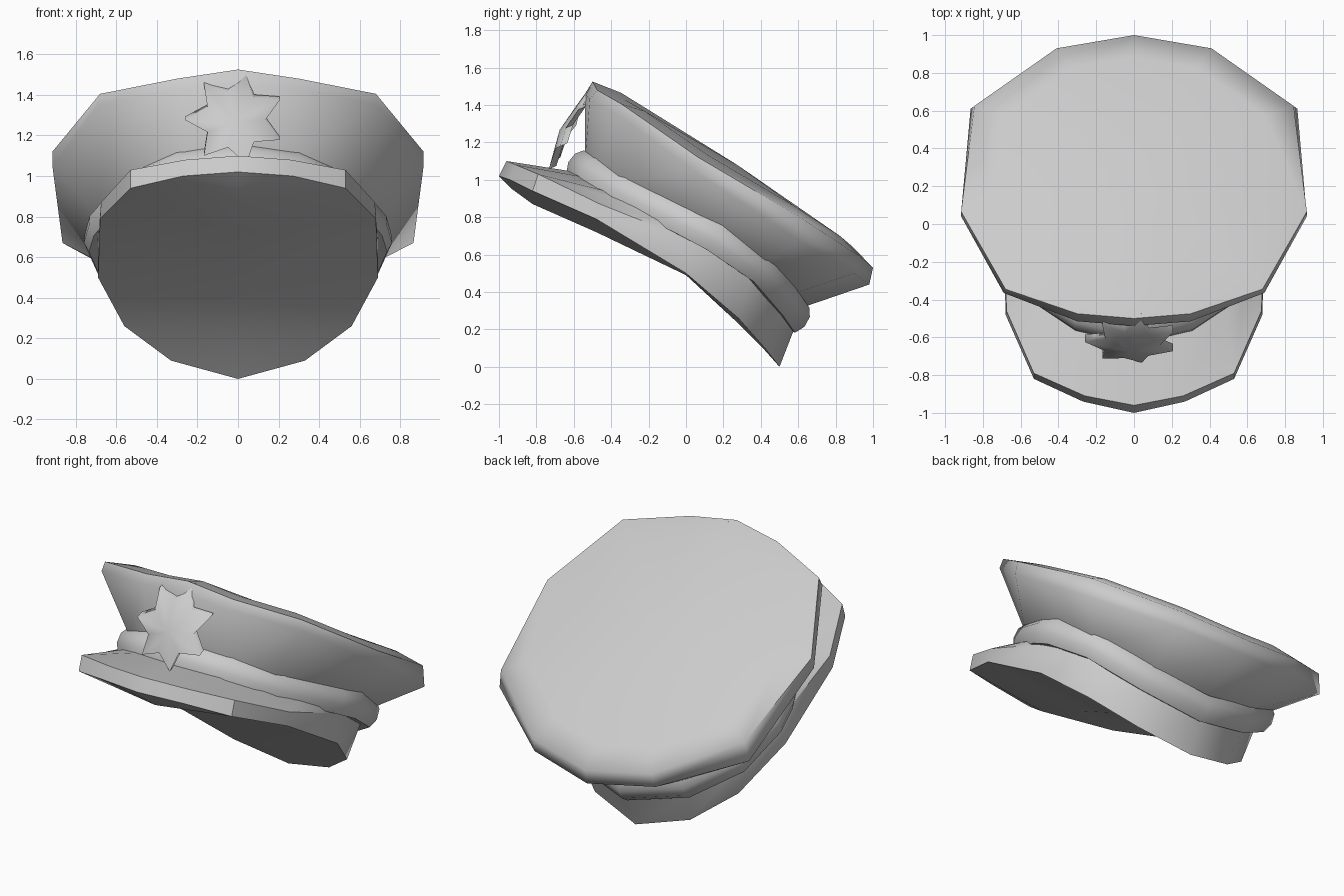
import bpy, bmesh, math
from mathutils import Vector

if "Cube" in bpy.data.objects:
    bpy.data.objects.remove(bpy.data.objects["Cube"])

UP = Vector((0, 0.55, 0.835))      # axis of the tilted cap


def ring(half):
    """Mirror a front-to-back half outline into a closed loop."""
    pts = [Vector(p) for p in half]
    return pts + [Vector((-p.x, p.y, p.z)) for p in pts[-2:0:-1]]


def loft(bm, rings, closed=False):
    loops = [[bm.verts.new(p) for p in r] for r in rings]
    pairs = list(zip(loops, loops[1:]))
    if closed:
        pairs.append((loops[-1], loops[0]))
    for a, b in pairs:
        for i in range(len(a)):
            j = (i + 1) % len(a)
            bm.faces.new((a[i], a[j], b[j], b[i]))
    return loops


def fan(bm, loop, point):
    c = bm.verts.new(point)
    for i in range(len(loop)):
        bm.faces.new((loop[i], loop[(i + 1) % len(loop)], c))


def finish(bm, name, angle):
    bmesh.ops.recalc_face_normals(bm, faces=bm.faces)
    me = bpy.data.meshes.new(name)
    bm.to_mesh(me)
    bm.free()
    ob = bpy.data.objects.new(name, me)
    bpy.context.collection.objects.link(ob)
    bpy.ops.object.select_all(action='DESELECT')
    ob.select_set(True)
    bpy.context.view_layer.objects.active = ob
    bpy.ops.object.shade_smooth_by_angle(angle=math.radians(angle))
    return ob


# Crown: flaring wall, thin rim and slightly domed top
wall = ring([(0, -.54, 1.10), (.26, -.49, 1.07), (.5, -.36, .99), (.68, .05, .79),
             (.63, .38, .55), (.35, .57, .39), (0, .63, .32)])
rim_low = ring([(0, -.54, 1.46), (.3, -.515, 1.43), (.69, -.365, 1.35), (.915, .04, 1.05),
                (.865, .61, .67), (.42, .9, .50), (0, .98, .44)])
rim_top = ring([(0, -.50, 1.525), (.3, -.475, 1.48), (.68, -.345, 1.405), (.915, .065, 1.12),
                (.845, .625, .79), (.41, .93, .59), (0, 1.0, .53)])
mid = Vector((0, .24, 1.03))
dome = [mid + (p - mid) * .82 + UP * .035 for p in rim_top]
bm = bmesh.new()
loops = loft(bm, [wall, rim_low, rim_top, dome])
fan(bm, loops[-1], mid + UP * .06)
finish(bm, "crown", 60)

# Band: rounded strip swept round the head opening
path = ring([(0, -.59, 1.09), (.3, -.52, 1.05), (.54, -.36, .95), (.70, 0, .77),
             (.725, .15, .69), (.65, .4, .52), (.38, .55, .345), (0, .615, .25)])
centre = Vector((0, .02, .68))
section = [(-.07, .075), (.0, .08), (.03, .04), (.035, -.02), (.01, -.075), (-.07, -.075)]
rings = []
for out, up in section:
    r = []
    for p in path:
        d = p - centre
        d = (d - UP * d.dot(UP)).normalized()
        r.append(p + d * out + UP * up)
    rings.append(r)
bm = bmesh.new()
loft(bm, rings, closed=True)
finish(bm, "band", 50)

# Visor and base: lower edge, visor lip, collar under the band
low = ring([(0, -1, 1.02), (.27, -.94, 1.0), (.53, -.82, .94), (.68, -.48, .79),
            (.69, 0, .50), (.56, .28, .26), (.33, .43, .09), (0, .5, 0)])
lip = ring([(0, -.96, 1.10), (.26, -.91, 1.08), (.53, -.79, 1.03), (.675, -.46, .87),
            (.69, .02, .68), (.61, .34, .47), (.36, .5, .27), (0, .57, .18)])
collar = ring([(0, -.58, 1.04), (.28, -.52, 1.01), (.48, -.39, .93), (.6, -.2, .84),
               (.66, .04, .73), (.59, .36, .50), (.34, .52, .30), (0, .59, .22)])
bm = bmesh.new()
loops = loft(bm, [low, lip, collar])
# closed underside: strips running from side to side across a sagging keel
keel = [(0, -.93, .95), (0, -.82, .87), (0, -.48, .72), (0, 0, .49),
        (0, .26, .25), (0, .42, .09)]
b = loops[0]
n = len(b)
k = [b[0]] + [bm.verts.new(p) for p in keel] + [b[n // 2]]
for i in range(n // 2):
    for s in (1, -1):
        f = []
        for v in (b[s * i % n], b[s * (i + 1) % n], k[i + 1], k[i]):
            if v not in f:
                f.append(v)
        bm.faces.new(f)
finish(bm, "visor_base", 40)


# Badge: seven-pointed star, bent to lean back over the crown
def badge_point(x, z, lift):
    t = z / .22
    y = -.635 + .11 * t + .03 * t * t + .5 * x * x
    return Vector((x - .015, y - lift * .9, 1.285 + z - lift * .4))


outline = []
for i in range(14):
    a = math.pi + i * math.pi / 7
    r = .245 if i % 2 == 0 else .15
    outline.append((r * math.cos(a), .92 * r * math.sin(a)))
bm = bmesh.new()
loops = loft(bm, [[badge_point(x, z, l) for x, z in outline] for l in (-.022, .022)])
fan(bm, loops[0], badge_point(0, 0, -.01))
fan(bm, loops[1], badge_point(0, 0, .045))
finish(bm, "star_badge", 85)
